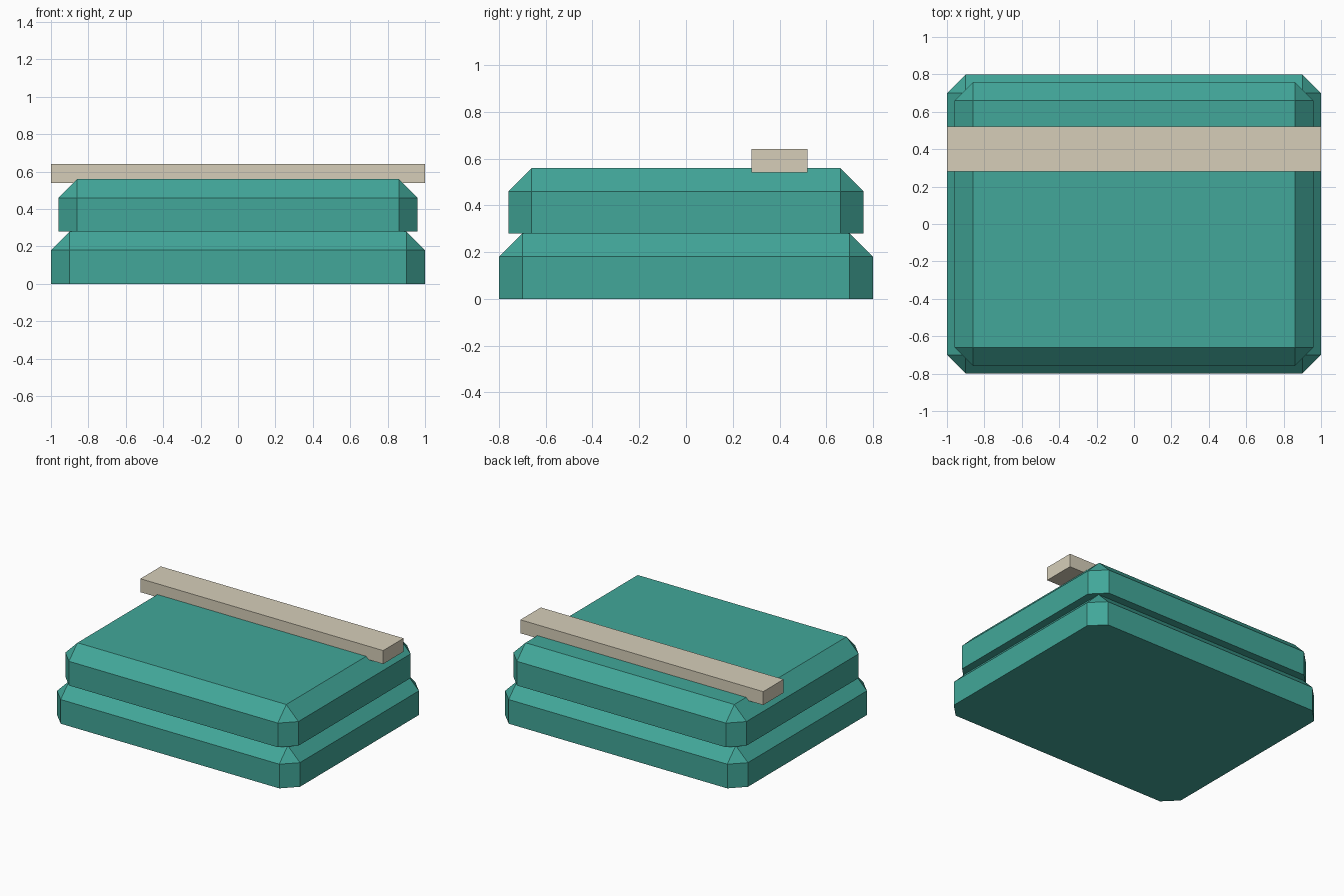
import bpy, bmesh

if "Cube" in bpy.data.objects:
    bpy.data.objects.remove(bpy.data.objects["Cube"])


def material(name, rgb):
    m = bpy.data.materials.new(name)
    m.diffuse_color = (*rgb, 1)
    m.use_nodes = True
    m.node_tree.nodes["Principled BSDF"].inputs["Base Color"].default_value = m.diffuse_color
    return m


teal = material("teal", (0.054, 0.386, 0.319))
beige = material("beige", (0.672, 0.617, 0.485))


def block(name, size, center, mat, chamfer=0):
    """Box whose upright and top edges can be chamfered."""
    bm = bmesh.new()
    bmesh.ops.create_cube(bm, size=1)
    for v in bm.verts:
        v.co = [c * s + o for c, s, o in zip(v.co, size, center)]
    if chamfer:
        edges = [e for e in bm.edges if any(v.co.z > center[2] for v in e.verts)]
        bmesh.ops.bevel(bm, geom=edges, offset=chamfer, offset_type='OFFSET',
                        segments=1, profile=0.5, affect='EDGES')
    bmesh.ops.recalc_face_normals(bm, faces=bm.faces[:])
    mesh = bpy.data.meshes.new(name)
    bm.to_mesh(mesh)
    bm.free()
    mesh.materials.append(mat)
    obj = bpy.data.objects.new(name, mesh)
    bpy.context.collection.objects.link(obj)
    return obj


# Two stacked slabs with chamfered edges
block("lower_slab", (2.0, 1.6, 0.28), (0, 0, 0.14), teal, 0.1)
block("upper_slab", (1.92, 1.52, 0.28), (0, 0, 0.42), teal, 0.1)

# Cross bar sunk slightly into the top
block("cross_bar", (2.0, 0.24, 0.10), (0, 0.40, 0.59), beige)
